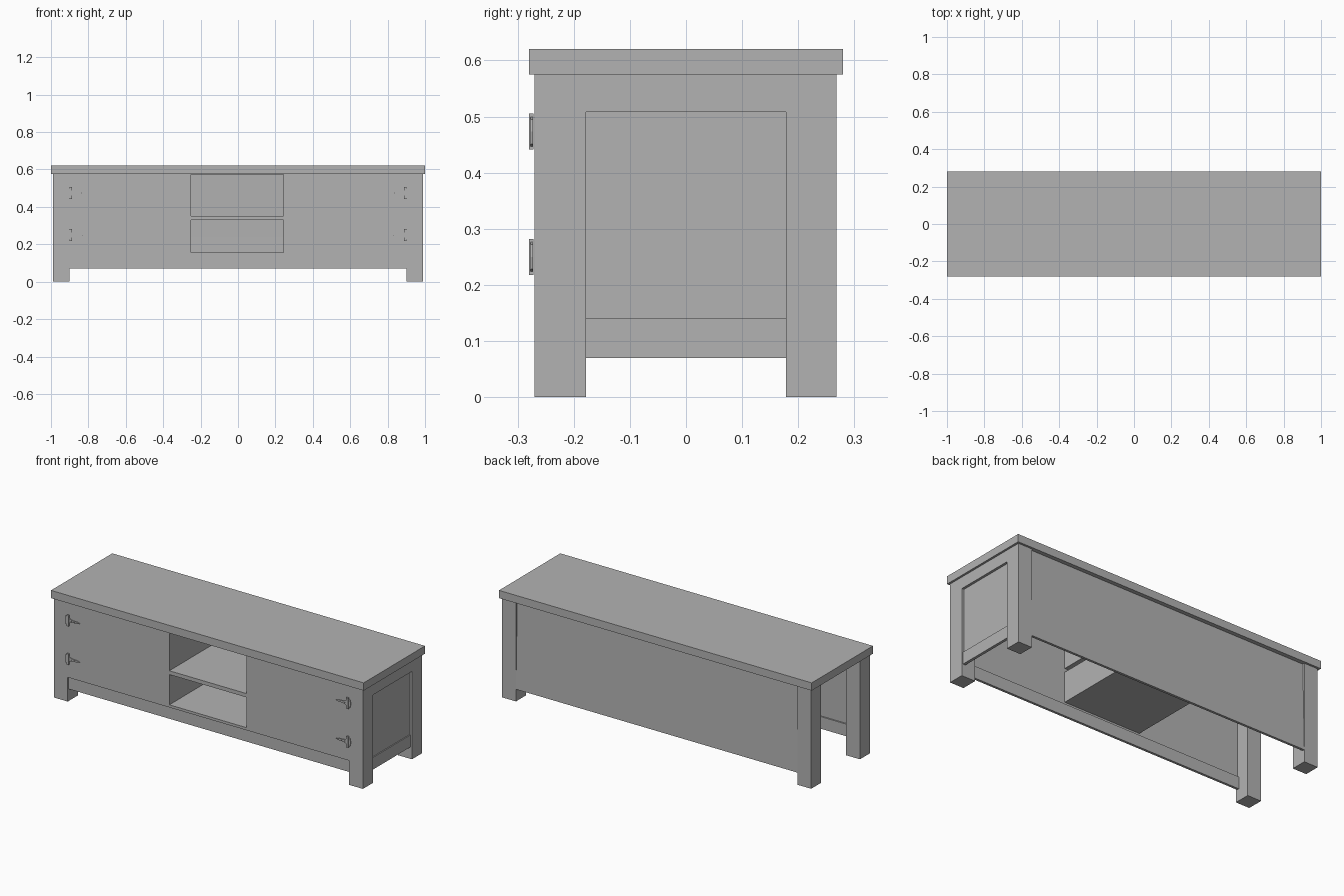
import bpy
import bmesh
from mathutils import Matrix, Vector

cube = bpy.data.objects.get("Cube")
if cube:
    bpy.data.objects.remove(cube, do_unlink=True)

GREY = (0.45, 0.45, 0.45, 1)
mat = bpy.data.materials.new("plain_grey")
mat.use_nodes = True
mat.diffuse_color = GREY
mat.node_tree.nodes["Principled BSDF"].inputs["Base Color"].default_value = GREY


def finish(name, bm):
    mesh = bpy.data.meshes.new(name)
    bm.to_mesh(mesh)
    bm.free()
    mesh.materials.append(mat)
    obj = bpy.data.objects.new(name, mesh)
    bpy.context.collection.objects.link(obj)
    return obj


def add_box(bm, x, y, z):
    centre = Vector([sum(r) / 2 for r in (x, y, z)])
    size = [r[1] - r[0] for r in (x, y, z)]
    matrix = Matrix.Translation(centre) @ Matrix.Diagonal((*size, 1))
    return bmesh.ops.create_cube(bm, size=1, matrix=matrix)["verts"]


def box(name, x, y, z):
    bm = bmesh.new()
    add_box(bm, x, y, z)
    return finish(name, bm)


def add_plate(bm, outline, y0, y1):
    """Extrude an outline in x and z from y0 to y1."""
    face = bm.faces.new([bm.verts.new((x, y0, z)) for x, z in outline])
    out = bmesh.ops.extrude_face_region(bm, geom=[face], use_keep_orig=True)
    verts = [g for g in out["geom"] if isinstance(g, bmesh.types.BMVert)]
    bmesh.ops.translate(bm, verts=verts, vec=(0, y1 - y0, 0))


TOP, UNDER, SHELF, RAIL = 0.62, 0.575, 0.14, 0.07
FRONT, BACK, END, INNER, POST = -0.27, 0.268, 0.988, 0.9, 0.178

# Top slab and four corner posts
box("top_slab", (-1, 1), (-0.28, 0.28), (UNDER, TOP))
for side, xr in (("right", (-END, -INNER)), ("left", (INNER, END))):
    box("front_leg_" + side, xr, (FRONT, -POST), (0, UNDER))
    box("back_leg_" + side, xr, (POST, BACK), (0, UNDER))

# Front board with two openings
POCKET_X = (-0.25, 0.243)
POCKETS = {"lower": (0.155, 0.33), "upper": (0.352, 0.574)}
xs = [-INNER, *POCKET_X, INNER]
zs = [SHELF, *POCKETS["lower"], *POCKETS["upper"], UNDER]
bm = bmesh.new()
grid = [[bm.verts.new((x, FRONT, z)) for x in xs] for z in zs]
for j in range(len(zs) - 1):
    for i in range(len(xs) - 1):
        if i == 1 and j in (1, 3):
            continue
        bm.faces.new((grid[j][i], grid[j][i + 1], grid[j + 1][i + 1], grid[j + 1][i]))
board = finish("front_board", bm)
thick = board.modifiers.new("thickness", "SOLIDIFY")
thick.thickness = 0.014
thick.offset = -1

# Open cubbies running to the back
for name, zr in POCKETS.items():
    bm = bmesh.new()
    add_box(bm, POCKET_X, (FRONT + 0.013, 0.25), zr)
    bm.normal_update()
    mouth = [f for f in bm.faces if f.normal.y < -0.9]
    bmesh.ops.delete(bm, geom=mouth, context="FACES")
    bmesh.ops.reverse_faces(bm, faces=bm.faces[:])
    finish(name + "_cubby", bm)

# Rail under the doors
box("front_rail", (-INNER, INNER), (-0.262, -0.248), (RAIL, SHELF))

# Back board, leaning slightly inward at the top
bm = bmesh.new()
for v in add_box(bm, (-INNER, INNER), (0.254, BACK), (RAIL, UNDER)):
    if v.co.z > SHELF:
        v.co.y -= 0.012
finish("back_board", bm)

# Framed panel on the closed end
box("side_header", (0.968, END), (-POST, POST), (0.508, UNDER))
box("side_panel", (0.964, 0.974), (-POST, POST), (SHELF, 0.508))
box("side_rail", (0.964, 0.98), (-POST, POST), (RAIL, SHELF))

# Strap hinges: pin, curved outer leaf, tapered strap and screw heads
for side, s in (("right", -1), ("left", 1)):
    for level, z in (("lower", 0.25), ("upper", 0.473)):
        bm = bmesh.new()
        add_box(bm, sorted((s * 0.888, s * 0.9)), (-0.28, -0.272), (z - 0.032, z + 0.032))
        leaf = [(0.9, -0.026), (0.91, -0.022), (0.914, 0), (0.91, 0.022), (0.9, 0.026)]
        strap = [(0.888, -0.014), (0.888, 0.014), (0.865, 0.006), (0.835, 0.005),
                 (0.82, 0), (0.835, -0.005), (0.865, -0.006)]
        for outline in (leaf, strap):
            add_plate(bm, [(s * x, z + h) for x, h in outline], -0.277, -0.273)
        for x in (0.835, 0.855, 0.875):
            place = Matrix.Translation((s * x, -0.277, z)) @ Matrix.Rotation(1.5708, 4, "X")
            bmesh.ops.create_cone(bm, cap_ends=True, segments=8, radius1=0.003,
                                  radius2=0.003, depth=0.003, matrix=place)
        bmesh.ops.recalc_face_normals(bm, faces=bm.faces[:])
        finish(f"{level}_hinge_{side}", bm)
